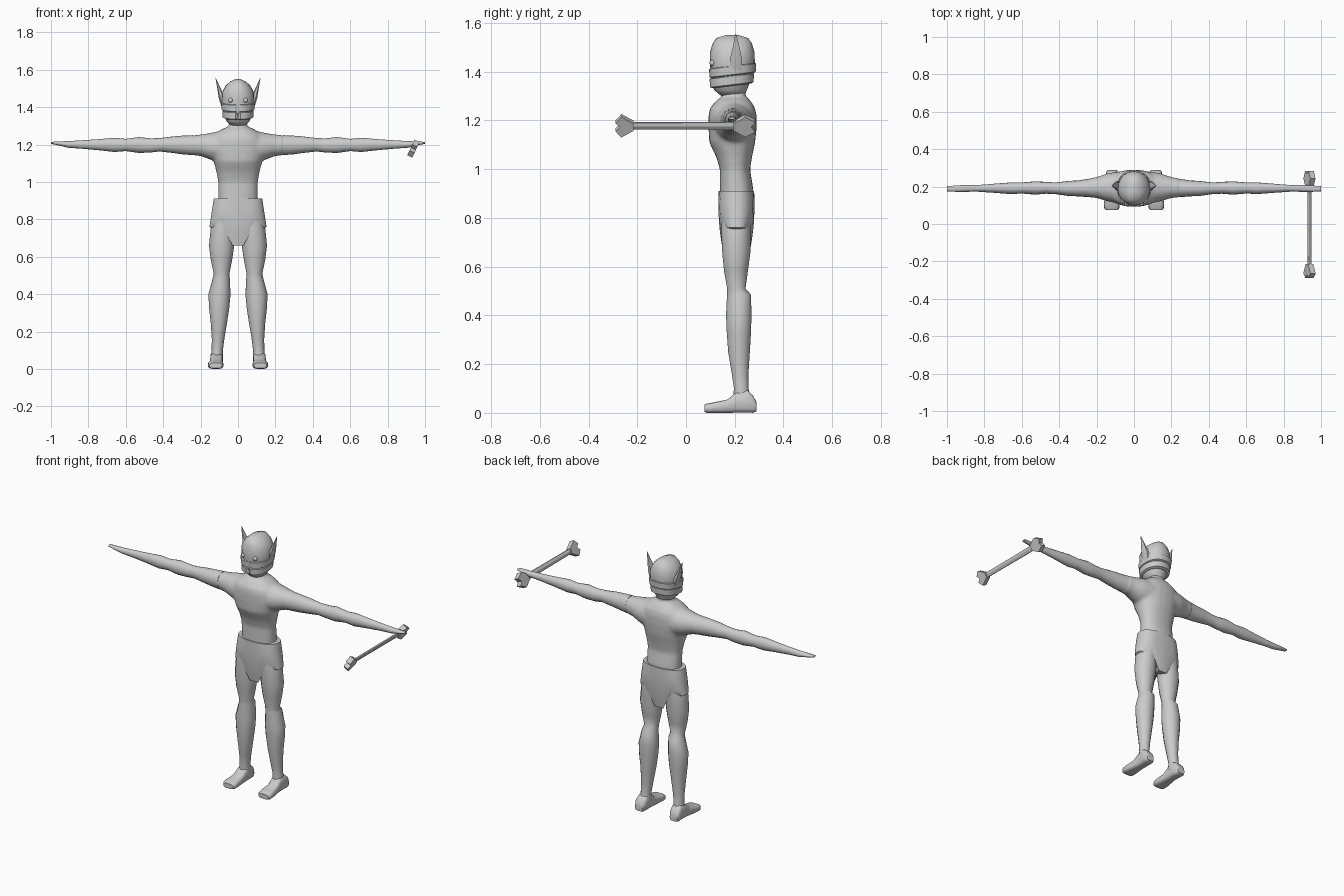
import bpy, bmesh, math
from mathutils import Matrix, Vector

grey = bpy.data.materials.new("plain grey")
grey.diffuse_color = (0.6, 0.6, 0.6, 1)


def finish(name, bm, smooth=35):
    bmesh.ops.recalc_face_normals(bm, faces=bm.faces[:])
    me = bpy.data.meshes.new(name)
    bm.to_mesh(me)
    bm.free()
    me.materials.append(grey)
    ob = bpy.data.objects.new(name, me)
    bpy.context.collection.objects.link(ob)
    bpy.ops.object.select_all(action='DESELECT')
    ob.select_set(True)
    bpy.context.view_layer.objects.active = ob
    bpy.ops.object.shade_smooth_by_angle(angle=math.radians(smooth))
    return ob


def loft(name, rings, place, sides=16, power=1.0, smooth=40, bend=None):
    """Rings are (position, min a, max a, min b, max b); place maps (a, b, position) to a point."""
    bm = bmesh.new()
    rows = []
    for p, a0, a1, b0, b1 in rings:
        row = []
        for i in range(sides):
            t = 2 * math.pi * i / sides
            c, s = math.cos(t), math.sin(t)
            c = math.copysign(abs(c) ** power, c)
            s = math.copysign(abs(s) ** power, s)
            v = Vector(place((a0 + a1) / 2 + c * (a1 - a0) / 2, (b0 + b1) / 2 + s * (b1 - b0) / 2, p))
            row.append(bm.verts.new(bend(v) if bend else v))
        rows.append(row)
    for r, q in zip(rows, rows[1:]):
        for i in range(sides):
            j = (i + 1) % sides
            bm.faces.new((r[i], r[j], q[j], q[i]))
    bm.faces.new(rows[0])
    bm.faces.new(rows[-1])
    return finish(name, bm, smooth)


def upright(a, b, p):
    return (a, b, p)


# torso and neck
torso = loft("torso", [
    (0.84, -.11, .11, .14, .275), (0.92, -.106, .106, .139, .276), (1.00, -.106, .106, .139, .263),
    (1.05, -.115, .115, .124, .271), (1.11, -.13, .13, .095, .284), (1.17, -.148, .148, .092, .290),
    (1.22, -.145, .145, .092, .290), (1.25, -.13, .13, .098, .284), (1.28, -.09, .09, .122, .266),
    (1.30, -.046, .046, .149, .244), (1.36, -.046, .046, .148, .242)], upright, 24, .88)

# head
loft("head", [
    (1.30, -.04, .04, .145, .24), (1.325, -.062, .062, .115, .25), (1.37, -.08, .08, .104, .268),
    (1.43, -.088, .088, .098, .283), (1.48, -.085, .085, .098, .281), (1.515, -.066, .066, .109, .271),
    (1.538, -.040, .040, .124, .255), (1.55, -.012, .012, .165, .215)], upright, 20, .95, 60)


# two slanted wraps round the head, split by a narrow groove in the middle of the face
def wrap_bend(v):
    v.z += .12 * (v.y - .19)
    if abs(v.x) < .004 and v.y < .15:
        v.y += .012
    return v


for name, z, r, y0, y1 in (("upper_wrap", 1.405, .088, .096, .286), ("lower_wrap", 1.364, .082, .098, .277)):
    loft(name, [(z + d, -r - e, r + e, y0 - e, y1 + e) for d, e in
                ((-.022, -.010), (-.017, 0), (.017, .002), (.021, -.010))],
         upright, 48, .9, 50, wrap_bend)

shoulder = [
    (.02, .105, .28, 1.10, 1.285), (.09, .11, .28, 1.10, 1.275), (.14, .12, .272, 1.115, 1.264),
    (.20, .138, .252, 1.138, 1.254), (.25, .143, .242, 1.143, 1.25)]
arm = [
    (.24, .143, .242, 1.143, 1.25), (.30, .148, .233, 1.148, 1.247), (.35, .15, .23, 1.155, 1.243),
    (.42, .16, .222, 1.163, 1.234), (.47, .162, .225, 1.157, 1.233), (.53, .157, .228, 1.155, 1.24),
    (.60, .163, .222, 1.165, 1.23), (.66, .16, .222, 1.16, 1.236), (.75, .167, .215, 1.17, 1.228),
    (.84, .173, .208, 1.178, 1.222), (.91, .172, .208, 1.183, 1.218), (.95, .172, .206, 1.193, 1.217),
    (1.0, .175, .202, 1.204, 1.214)]
stubs = []

for side, s in (("left", 1), ("right", -1)):
    # shoulder stub, fused with the torso below, and the arm tapering to a thin hand
    def sideways(a, b, p):
        return (s * p, a, b)
    stubs.append(loft(side + "_shoulder", shoulder, sideways, 16))
    loft(side + "_arm", arm, sideways, 16, 1, 60)

    # leg, from hip through knee and calf to the ankle
    loft(side + "_leg", [(z, min(s * i, s * o), max(s * i, s * o), y0, y1) for z, i, o, y0, y1 in (
        (.82, .015, .132, .145, .27), (.75, .015, .146, .143, .267), (.66, .02, .155, .147, .266),
        (.58, .032, .145, .155, .255), (.51, .046, .13, .168, .245), (.485, .044, .135, .167, .268),
        (.40, .04, .158, .163, .27), (.33, .046, .155, .166, .268), (.25, .058, .146, .172, .263),
        (.16, .073, .14, .187, .257), (.10, .081, .141, .196, .257), (.05, .08, .145, .19, .27))],
        upright, 14, 1, 50)

    # foot, lofted from heel to toes
    loft(side + "_foot", [
        (.289, s * .117 - .025, s * .117 + .025, .006, .045), (.275, s * .117 - .033, s * .117 + .033, 0, .072),
        (.25, s * .115 - .034, s * .115 + .034, 0, .095), (.205, s * .115 - .033, s * .115 + .033, 0, .085),
        (.17, s * .117 - .035, s * .117 + .035, 0, .055), (.11, s * .119 - .042, s * .119 + .042, 0, .043),
        (.085, s * .119 - .04, s * .119 + .04, 0, .038), (.075, s * .119 - .033, s * .119 + .033, .004, .033)],
        lambda a, b, p: (a, p, b), 14, .6, 50)

    # pointed ear: broad blade narrowing to a tip
    loft(side + "_ear", [
        (1.405, s * .078 - .012, s * .078 + .012, .18, .23), (1.45, s * .086 - .017, s * .086 + .017, .176, .234),
        (1.50, s * .102 - .009, s * .102 + .009, .19, .222), (1.555, s * .119 - .001, s * .119 + .001, .202, .206)],
        upright, 6)

    # eye
    bm = bmesh.new()
    bmesh.ops.create_uvsphere(bm, u_segments=10, v_segments=6, radius=.013,
                              matrix=Matrix.Translation((s * .04, .109, 1.436)))
    finish(side + "_eye", bm, 60)

# fuse shoulders and torso into one smooth skin
bpy.ops.object.select_all(action='DESELECT')
for ob in stubs + [torso]:
    ob.select_set(True)
bpy.context.view_layer.objects.active = torso
bpy.ops.object.join()
skin = torso.modifiers.new("skin", 'REMESH')
skin.mode = 'VOXEL'
skin.voxel_size = .009
skin.use_smooth_shade = True
relax = torso.modifiers.new("relax", 'SMOOTH')
relax.factor = .5
relax.iterations = 8

# loincloth: high hem over the thighs, hanging flap front and back
bm = bmesh.new()
N, rows = 40, []
for k in range(7):
    f = k / 6
    row = []
    for i in range(N):
        t = 2 * math.pi * (i + .5) / N
        c, s = math.cos(t), math.sin(t)
        flap = min(1, max(0, (.50 - abs(c)) / .22))
        hem = .76 - .10 * flap
        x = (.130 + .023 * f) * math.copysign(abs(c) ** .9, c) * (1 - .3 * flap * f)
        bulge = .008 * math.sin(math.pi * f) - .006 * f
        y = .207 + (.073 + bulge - .012 * f * flap) * math.copysign(abs(s) ** .85, s)
        row.append(bm.verts.new((x, y, .91 + (hem - .91) * f)))
    rows.append(row)
for r, q in zip(rows, rows[1:]):
    for i in range(N):
        j = (i + 1) % N
        bm.faces.new((r[i], r[j], q[j], q[i]))
bm.faces.new(rows[0])
crotch = bm.verts.new((0, .207, .67))
for i in range(N):
    bm.faces.new((rows[-1][i], rows[-1][(i + 1) % N], crotch))
finish("loincloth", bm, 50)

# bone club: slim six-sided shaft with a forked knob at each end, tilted in the hand
tilt = Matrix.Translation((.938, 0, 1.178)) @ Matrix.Rotation(math.radians(25), 4, 'Y')
loft("bone_shaft", [(-.25, -.010, .010, -.019, .019), (-.2, -.008, .008, -.017, .017),
                    (.18, -.008, .008, -.019, .019), (.24, -.010, .010, -.021, .021)],
     lambda a, b, p: tilt @ Vector((a, p, b)), 6, 1, 20)
for name, half in (("front_knob", [(-.27, 0), (-.29, .018), (-.265, .046), (-.215, .016)]),
                   ("rear_knob", [(.268, 0), (.284, .022), (.243, .045), (.195, .016)])):
    outline = half + [(y, -u) for y, u in half[:0:-1]]
    bm = bmesh.new()
    face = bm.faces.new([bm.verts.new((-.015, y, u)) for y, u in outline])
    out = bmesh.ops.extrude_face_region(bm, geom=[face])
    bmesh.ops.translate(bm, vec=(.03, 0, 0), verts=[g for g in out["geom"] if isinstance(g, bmesh.types.BMVert)])
    bmesh.ops.transform(bm, matrix=tilt, verts=bm.verts[:])
    bmesh.ops.triangulate(bm, faces=[f for f in bm.faces if len(f.verts) > 4])
    finish(name, bm, 20)
